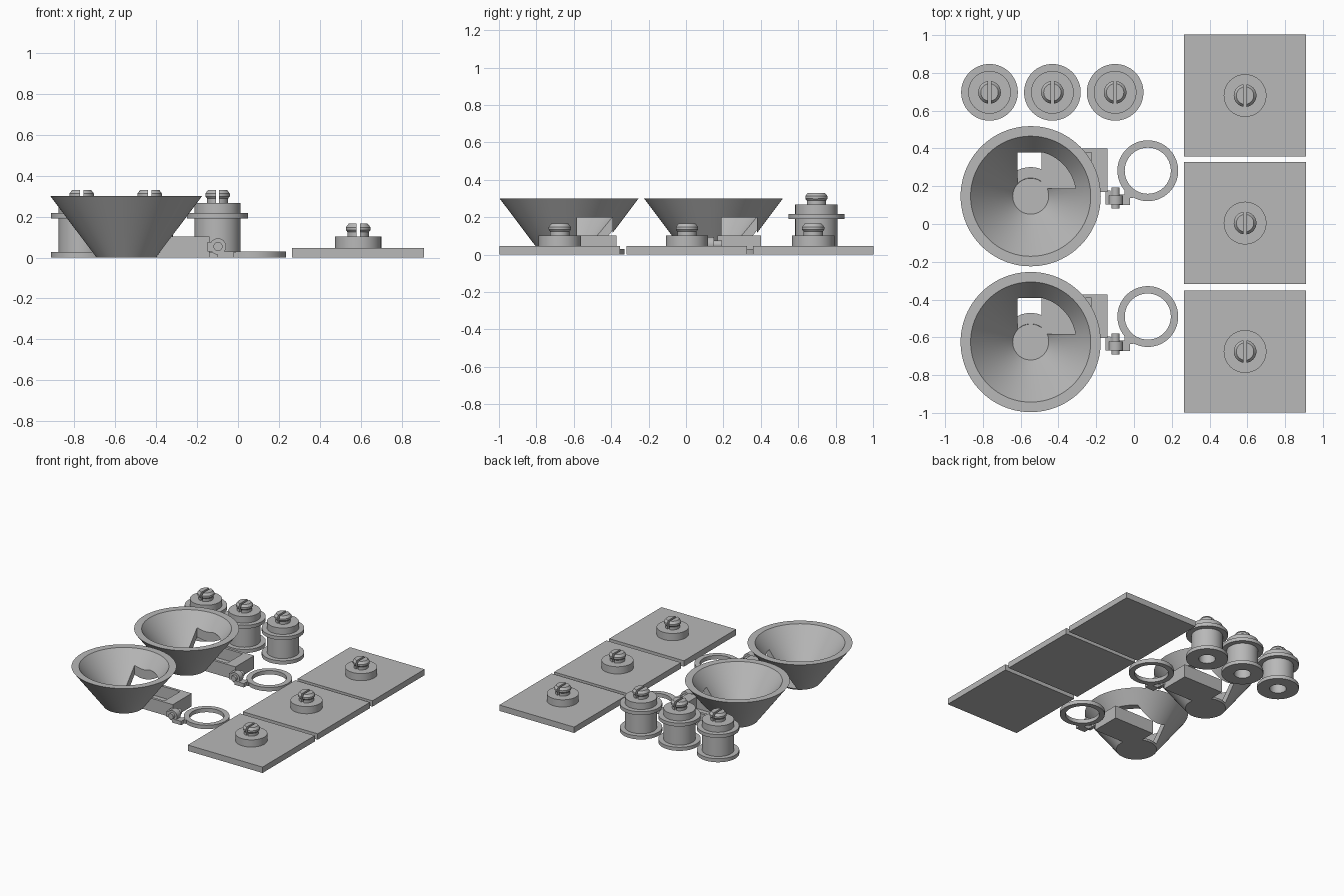
import bpy, bmesh, math
from mathutils import Matrix, Vector

if "Cube" in bpy.data.objects:
    bpy.data.objects.remove(bpy.data.objects["Cube"], do_unlink=True)

grey = bpy.data.materials.new("light_grey")
grey.use_nodes = True
colour = (0.48, 0.48, 0.48, 1)
grey.diffuse_color = colour
grey.node_tree.nodes["Principled BSDF"].inputs["Base Color"].default_value = colour


def finish(name, bm):
    bmesh.ops.recalc_face_normals(bm, faces=bm.faces)
    me = bpy.data.meshes.new(name)
    bm.to_mesh(me)
    bm.free()
    me.materials.append(grey)
    ob = bpy.data.objects.new(name, me)
    bpy.context.collection.objects.link(ob)
    return ob


def box(name, x0, x1, y0, y1, z0, z1):
    bm = bmesh.new()
    size = Vector((x1 - x0, y1 - y0, z1 - z0))
    mid = Vector((x0 + x1, y0 + y1, z0 + z1)) / 2
    bmesh.ops.create_cube(bm, size=1, matrix=Matrix.Translation(mid) @ Matrix.Diagonal((*size, 1)))
    return finish(name, bm)


def lathe(name, profile, at, segments=64, along_y=False, closed=False):
    """Revolve (radius, height) points around z, or around y."""
    bm = bmesh.new()
    verts = [bm.verts.new((r, 0, z)) for r, z in profile]
    pairs = list(zip(verts, verts[1:])) + ([(verts[-1], verts[0])] if closed else [])
    edges = [bm.edges.new(p) for p in pairs]
    bmesh.ops.spin(bm, geom=verts + edges, cent=(0, 0, 0), axis=(0, 0, 1),
                   angle=math.tau, steps=segments, use_duplicate=False)
    bmesh.ops.remove_doubles(bm, verts=bm.verts, dist=1e-5)
    if along_y:
        bm.transform(Matrix.Rotation(math.pi / 2, 4, 'X'))
    bm.transform(Matrix.Translation(at))
    return finish(name, bm)


def activate(ob):
    bpy.ops.object.select_all(action='DESELECT')
    ob.select_set(True)
    bpy.context.view_layer.objects.active = ob


def smooth(ob):
    activate(ob)
    bpy.ops.object.shade_smooth_by_angle(angle=math.radians(30))


def cut(ob, cutter, keep=False):
    activate(ob)
    mod = ob.modifiers.new("cut", 'BOOLEAN')
    mod.operation = 'DIFFERENCE'
    mod.solver = 'EXACT'
    mod.object = cutter
    bpy.ops.object.modifier_apply(modifier=mod.name)
    if not keep:
        bpy.data.objects.remove(cutter, do_unlink=True)


def snap_peg(name, x, y, z):
    """Lipped, chamfered peg split by a slot along y."""
    peg = lathe(name, [(0, -0.003), (0.052, -0.003), (0.052, 0.022), (0.06, 0.032),
                       (0.06, 0.046), (0.046, 0.064), (0, 0.064)], (x, y, z), 40)
    cut(peg, box("slot", x - 0.008, x + 0.008, y - 0.1, y + 0.1, z, z + 0.1))
    smooth(peg)


# Base plates, each with a round boss and a split peg
for i, y in enumerate((-0.675, 0.005, 0.68)):
    n = f"_{i + 1}"
    box("base_plate" + n, 0.265, 0.91, y - 0.322, y + 0.322, 0, 0.046)
    smooth(lathe("plate_boss" + n, [(0, 0.04), (0.113, 0.04), (0.113, 0.102), (0, 0.102)], (0.588, y, 0)))
    snap_peg("plate_peg" + n, 0.588, y, 0.102)

# Spools with two flanges, a blind socket below and a split peg on top
for i, x in enumerate((-0.765, -0.432, -0.10)):
    n = f"_{i + 1}"
    smooth(lathe("spool" + n, [
        (0, 0.08), (0.06, 0.08), (0.06, 0), (0.15, 0), (0.15, 0.028), (0.113, 0.028),
        (0.113, 0.19), (0.15, 0.19), (0.15, 0.217), (0.113, 0.217), (0.113, 0.267),
        (0, 0.267)], (x, 0.697, 0)))
    snap_peg("spool_peg" + n, x, 0.697, 0.267)

# Funnels with side trough, hinge and ring
for i, y in enumerate((-0.625, 0.147)):
    n = f"_{i + 1}"
    cx = -0.547
    floor = 0.012
    funnel = lathe("funnel" + n, [(0, 0), (0.145, 0), (0.371, 0.3), (0.318, 0.3),
                                  (0.095, 0.01), (0, 0.01)], (cx, y, 0), 96)
    trough = box("trough" + n, -0.489, -0.14, y + 0.022, y + 0.253, 0, 0.102)
    opening = box("opening", -0.618, -0.225, y + 0.042, y + 0.232, floor, 0.2)
    cut(funnel, opening, keep=True)
    cut(trough, opening)
    cut(trough, lathe("bowl_space", [(0, floor), (0.0965, floor), (0.31, 0.29), (0, 0.29)],
                      (cx, y, 0), 96))
    smooth(funnel)

    # Hinge: knuckle, pin with a rounded head, arms to trough and ring
    hx, hz = -0.098, 0.054
    smooth(lathe("hinge_knuckle" + n, [(0, -0.024), (0.04, -0.024), (0.04, 0.024), (0, 0.024)],
                 (hx, y - 0.021, hz), 32, along_y=True))
    smooth(lathe("hinge_pin" + n, [(0, -0.05), (0.022, -0.05), (0.022, 0.06), (0, 0.06)],
                 (hx, y - 0.005, hz), 24, along_y=True))
    box("trough_arm" + n, -0.15, -0.125, y - 0.045, y + 0.03, 0.03, 0.075)
    box("ring_arm" + n, -0.1, -0.02, y - 0.047, y + 0.008, 0, 0.03)
    box("ring_tab" + n, -0.05, -0.005, y - 0.01, y + 0.04, 0, 0.028)

    # Flat ring
    smooth(lathe("ring" + n, [(0.122, 0), (0.161, 0), (0.161, 0.03), (0.122, 0.03)],
                 (0.073, y + 0.135, 0), 64, closed=True))
